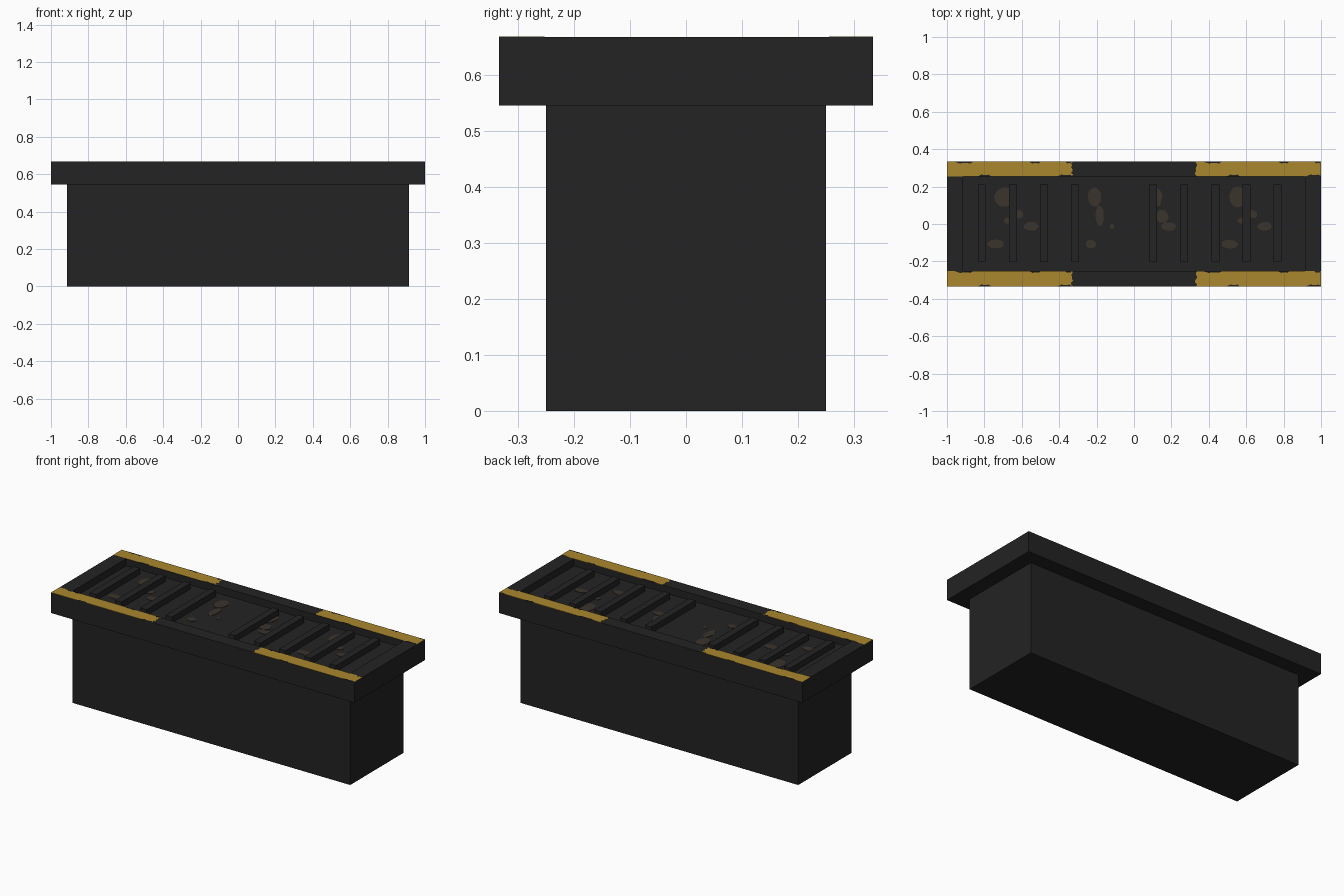
import bpy, bmesh, math, random

if "Cube" in bpy.data.objects:
    bpy.data.objects.remove(bpy.data.objects["Cube"])

random.seed(4)
TOP, RIM_Z, FLOOR = 0.668, 0.667, 0.625


def material(name, rgb):
    m = bpy.data.materials.new(name)
    m.diffuse_color = (*rgb, 1)
    m.use_nodes = True
    m.node_tree.nodes["Principled BSDF"].inputs["Base Color"].default_value = m.diffuse_color
    return m


DARK = material("charcoal", (0.0168, 0.0168, 0.0168))
YELLOW = material("worn yellow", (0.40, 0.245, 0.027))
BROWN = material("dirt brown", (0.044, 0.033, 0.025))


def finish(bm, name, mat):
    bmesh.ops.recalc_face_normals(bm, faces=bm.faces)
    me = bpy.data.meshes.new(name)
    bm.to_mesh(me)
    bm.free()
    me.materials.append(mat)
    ob = bpy.data.objects.new(name, me)
    bpy.context.collection.objects.link(ob)
    return ob


def prism(name, points, z0, z1, mat):
    """Extrude a flat outline between two heights."""
    bm = bmesh.new()
    low = [bm.verts.new((x, y, z0)) for x, y in points]
    high = [bm.verts.new((x, y, z1)) for x, y in points]
    bm.faces.new(low)
    bm.faces.new(high)
    n = len(points)
    for i in range(n):
        j = (i + 1) % n
        bm.faces.new((low[i], low[j], high[j], high[i]))
    return finish(bm, name, mat)


def rect(hx, hy, cx=0, cy=0):
    return [(cx + a * hx, cy + b * hy) for a, b in ((-1, -1), (1, -1), (1, 1), (-1, 1))]


# Base block
prism("base", rect(0.915, 0.25), 0, 0.56, DARK)

# Overhanging tray: outer wall, flat rim, and sunken floor
bm = bmesh.new()
rings = [[bm.verts.new((x, y, z)) for x, y in rect(hx, hy)]
         for hx, hy, z in ((1, 0.333, 0.545), (1, 0.333, RIM_Z),
                           (0.915, 0.253, RIM_Z), (0.915, 0.253, FLOOR))]
bm.faces.new(rings[0])
bm.faces.new(rings[-1])
for a, b in zip(rings, rings[1:]):
    for i in range(4):
        j = (i + 1) % 4
        bm.faces.new((a[i], a[j], b[j], b[i]))
finish(bm, "tray", DARK)

# Cross slats in the tray, in a group of four and a group of five
for start, count in ((-0.814, 4), (0.102, 5)):
    for i in range(count):
        prism("slat", rect(0.021, 0.207, start + i * 0.1665, 0.003), FLOOR - 0.005, 0.66, DARK)

# Dirt patches on the tray floor: centre x, centre y, half width, half depth
end_group = [(-0.69, 0.145, 0.055, 0.055), (-0.615, 0.052, 0.024, 0.022),
             (-0.675, 0.018, 0.022, 0.016), (-0.55, -0.013, 0.04, 0.024),
             (-0.738, -0.107, 0.045, 0.024)]
middle = [(-0.21, 0.143, 0.036, 0.054), (-0.183, 0.045, 0.022, 0.055),
          (-0.23, -0.107, 0.028, 0.022), (-0.118, -0.013, 0.011, 0.014),
          (0.125, 0.143, 0.025, 0.05), (0.15, 0.04, 0.034, 0.034),
          (0.185, -0.013, 0.04, 0.024)]
patches = end_group + [(x + 1.25, y, a, b) for x, y, a, b in end_group] + middle
for cx, cy, a, b in patches:
    outline = []
    for k in range(12):
        t = math.tau * k / 12
        r = random.uniform(0.92, 1.08)
        outline.append((cx + a * r * math.cos(t), cy + b * r * math.sin(t)))
    prism("dirt_patch", outline, FLOOR - 0.001, FLOOR + 0.002, BROWN)

# Painted rim stripes with ragged inner ends, and worn chips along their edges
chips = [(-0.91, 1, 0.05), (-0.53, 1, 0.03), (-0.35, 1, 0.016),
         (-0.80, 0, 0.035), (-0.37, 0, 0.04)]
for side in (-1, 1):
    y0, y1 = (0.255, 0.333) if side > 0 else (-0.333, -0.252)
    for shift in (0, 1):
        end = 1 if shift else -1
        ragged = [(end * (0.332 + random.uniform(-0.007, 0.007)), y0 + (y1 - y0) * k / 8)
                  for k in range(9)]
        prism("yellow_stripe", [(end, y1), (end, y0)] + ragged, RIM_Z - 0.001, TOP - 0.0004, YELLOW)
        for x, at_top, w in chips:
            x += 1.33 * shift
            edge, inward = (y1, -1) if at_top else (y0, 1)
            prism("paint_chip", [(x - w, edge), (x + w, edge), (x + w * 0.7, edge + inward * 0.009),
                                 (x, edge + inward * 0.006), (x - w * 0.4, edge + inward * 0.01)],
                  RIM_Z - 0.001, TOP, DARK)
